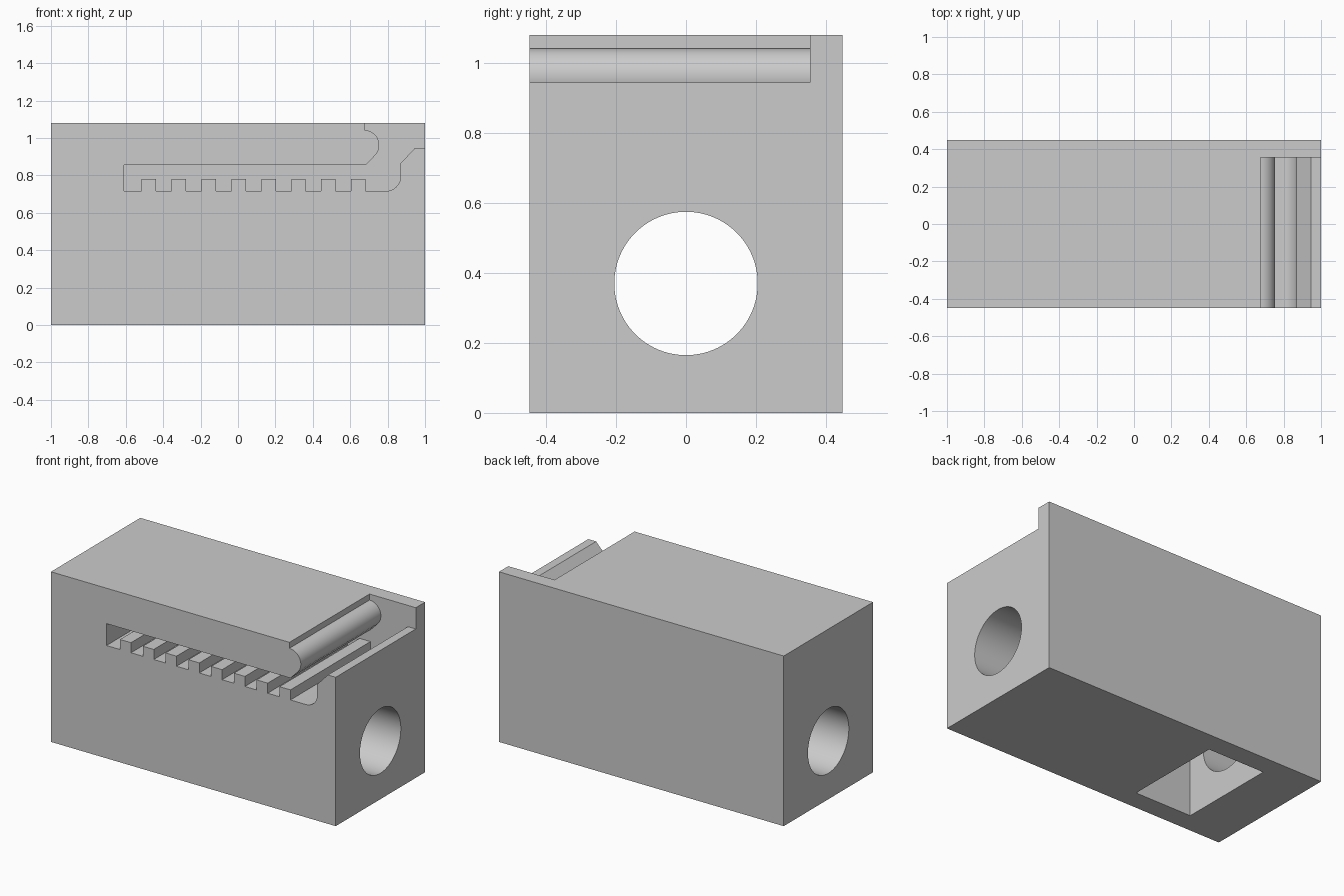
import bpy, bmesh
from math import cos, sin, pi, radians
from mathutils import Vector

old = bpy.data.objects.get("Cube")
if old:
    bpy.data.objects.remove(old, do_unlink=True)

# Single plain grey
grey = bpy.data.materials.new("light grey")
grey.use_nodes = True
grey.diffuse_color = (0.6, 0.6, 0.6, 1)
grey.node_tree.nodes["Principled BSDF"].inputs["Base Color"].default_value = (0.6, 0.6, 0.6, 1)


def extrude(name, points, direction):
    """Solid made by sweeping a closed outline along a direction."""
    bm = bmesh.new()
    face = bm.faces.new([bm.verts.new(p) for p in points])
    swept = bmesh.ops.extrude_face_region(bm, geom=[face])["geom"]
    verts = [g for g in swept if isinstance(g, bmesh.types.BMVert)]
    bmesh.ops.translate(bm, verts=verts, vec=Vector(direction))
    bmesh.ops.recalc_face_normals(bm, faces=bm.faces)
    mesh = bpy.data.meshes.new(name)
    bm.to_mesh(mesh)
    bm.free()
    mesh.materials.append(grey)
    obj = bpy.data.objects.new(name, mesh)
    bpy.context.collection.objects.link(obj)
    return obj


def box(name, x0, x1, y0, y1, z0, z1):
    outline = [(x0, y0, z0), (x1, y0, z0), (x1, y1, z0), (x0, y1, z0)]
    return extrude(name, outline, (0, 0, z1 - z0))


def arc(cx, cz, r, start, end, steps=16):
    angles = [radians(start + (end - start) * i / steps) for i in range(steps + 1)]
    return [(cx + r * cos(a), cz + r * sin(a)) for a in angles]


# Main body
body = box("block_body", -1, 1, -0.448, 0.448, 0, 1.08)

# Toothed slot: rounded lip, straight roof, row of teeth, curved chamfered exit
floor, tooth_top, roof = 0.716, 0.78, 0.855
outline = [(0.675, 1.2)] + arc(0.675, 0.962, 0.08, 90, -45)
outline += [(0.682, roof), (-0.61, roof), (-0.61, floor)]
for i in range(8):
    x0 = -0.515 + 0.16 * i
    x1 = x0 + 0.077
    outline += [(x0, floor), (x0, tooth_top), (x1, tooth_top), (x1, floor)]
outline += arc(0.79, floor + 0.08, 0.08, -90, 0)
outline += [(0.87, 0.865), (0.945, 0.945), (1.1, 0.945), (1.1, 1.2)]
slot = extrude("slot_cutter", [(x, -0.6, z) for x, z in outline], (0, 0.955, 0))

# Round bore along the whole length
ring = [(-1.2, 0.205 * cos(2 * pi * i / 96), 0.37 + 0.205 * sin(2 * pi * i / 96))
        for i in range(96)]
bore = extrude("bore_cutter", ring, (2.4, 0, 0))

# Rectangular pocket in the underside
pocket = box("pocket_cutter", -0.682, -0.284, -0.32, 0.32, -0.1, 0.65)

# Cut everything out of the body
bpy.context.view_layer.objects.active = body
for cutter in (slot, bore, pocket):
    cutter.hide_render = True
    mod = body.modifiers.new(cutter.name, "BOOLEAN")
    mod.operation = "DIFFERENCE"
    mod.solver = "EXACT"
    mod.object = cutter
    bpy.ops.object.modifier_apply(modifier=mod.name)
    bpy.data.objects.remove(cutter, do_unlink=True)

# Smooth curved walls, crisp edges elsewhere
bpy.ops.object.select_all(action="DESELECT")
body.select_set(True)
bpy.ops.object.shade_smooth_by_angle(angle=radians(30))
